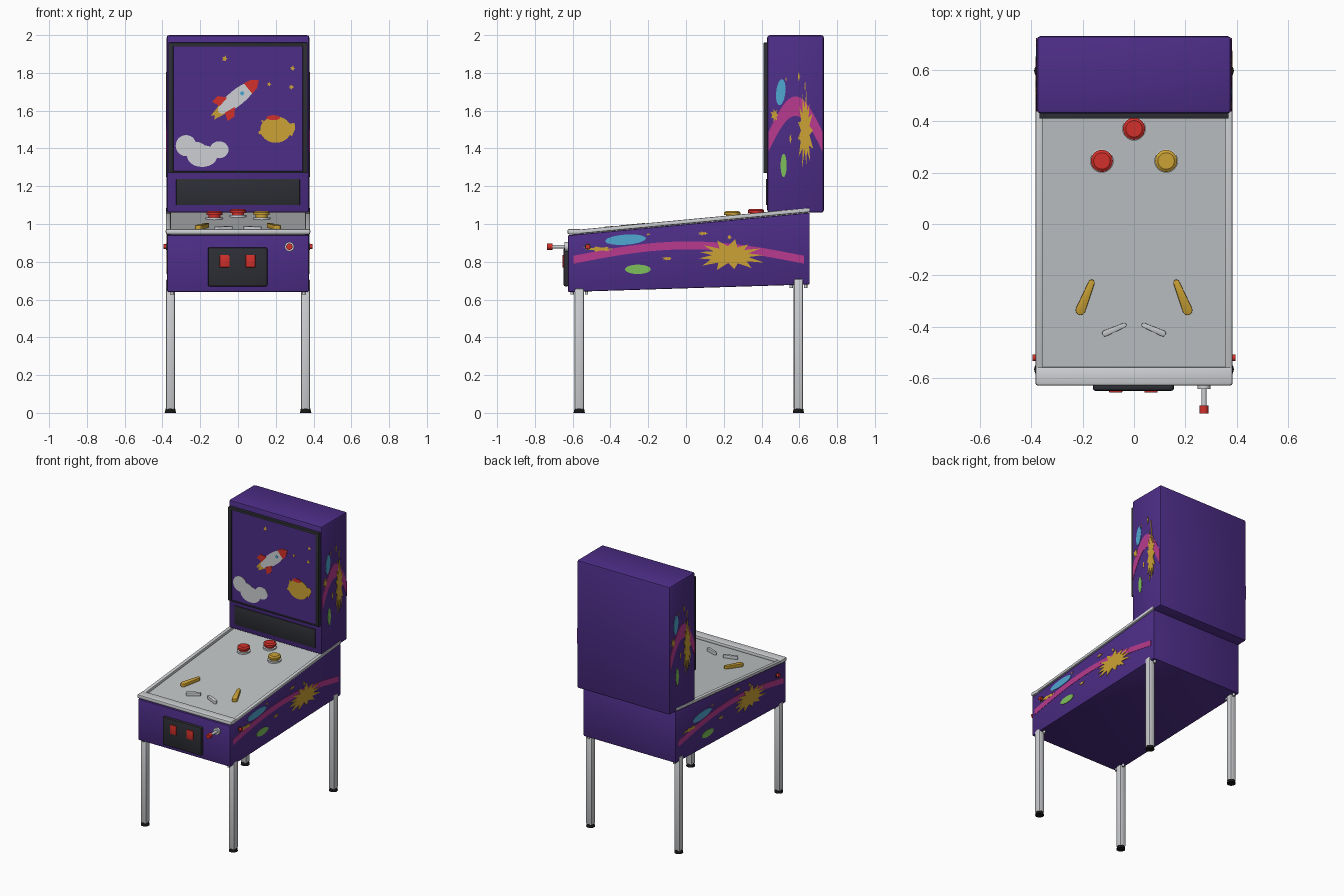
import bpy, bmesh, math, random
from mathutils import Vector, Matrix

cube = bpy.data.objects.get("Cube")
if cube:
    bpy.data.objects.remove(cube, do_unlink=True)
rng = random.Random(4)


def material(name, hexa):
    rgb = [int(hexa[i:i + 2], 16) / 255 for i in (0, 2, 4)]
    col = [c / 12.92 if c < 0.04 else ((c + 0.055) / 1.055) ** 2.4 for c in rgb] + [1]
    m = bpy.data.materials.new(name)
    m.use_nodes = True
    m.diffuse_color = col
    m.node_tree.nodes["Principled BSDF"].inputs["Base Color"].default_value = col
    return m


purple = material("purple", "4D2D87")
charcoal = material("charcoal", "2D2E34")
black = material("black rubber", "161618")
steel = material("steel", "CDCFD2")
deck_grey = material("playfield grey", "C0C4C6")
red = material("red", "D2302B")
gold = material("gold", "CBA235")
magenta = material("magenta", "B83A8E")
cyan = material("cyan", "50A8D2")
green = material("green", "7DC05A")


def finish(name, bm, mat, bevel=0, segments=2):
    bmesh.ops.recalc_face_normals(bm, faces=bm.faces)
    if bevel:
        bmesh.ops.bevel(bm, geom=bm.edges[:], offset=bevel, segments=segments,
                        profile=0.5, affect='EDGES', clamp_overlap=True)
    me = bpy.data.meshes.new(name)
    bm.to_mesh(me)
    bm.free()
    me.materials.append(mat)
    ob = bpy.data.objects.new(name, me)
    bpy.context.collection.objects.link(ob)
    bpy.ops.object.select_all(action='DESELECT')
    ob.select_set(True)
    bpy.context.view_layer.objects.active = ob
    bpy.ops.object.shade_smooth_by_angle(angle=math.radians(35))
    return ob


def prism(name, pts, place, depth, mat, bevel=0):
    """Extrude a 2D outline, placed in space by a function, along depth."""
    bm = bmesh.new()
    face = bm.faces.new([bm.verts.new(place(*p)) for p in pts])
    ext = bmesh.ops.extrude_face_region(bm, geom=[face])["geom"]
    verts = [v for v in ext if isinstance(v, bmesh.types.BMVert)]
    bmesh.ops.translate(bm, verts=verts, vec=Vector(depth))
    # a region extrusion keeps the starting face only when it is a loose sheet
    if not any(len(f.verts) == len(pts) and all(v not in verts for v in f.verts) for f in bm.faces):
        bm.faces.new([v for v in bm.verts if v not in verts])
    return finish(name, bm, mat, bevel)


def box(name, x, y, z, mat, bevel=0):
    bm = bmesh.new()
    size = Matrix.Diagonal((x[1] - x[0], y[1] - y[0], z[1] - z[0], 1))
    mid = Vector((sum(x) / 2, sum(y) / 2, sum(z) / 2))
    bmesh.ops.create_cube(bm, size=1, matrix=Matrix.Translation(mid) @ size)
    return finish(name, bm, mat, bevel)


def rod(name, start, end, r1, mat, r2=None, sides=24):
    a, b = Vector(start), Vector(end)
    bm = bmesh.new()
    turn = (b - a).to_track_quat('Z', 'Y').to_matrix().to_4x4()
    bmesh.ops.create_cone(bm, cap_ends=True, segments=sides, radius1=r1,
                          radius2=r1 if r2 is None else r2, depth=(b - a).length,
                          matrix=Matrix.Translation((a + b) / 2) @ turn)
    return finish(name, bm, mat)


def oval(cx, cy, rx, ry, tilt=0, n=24):
    c, s = math.cos(tilt), math.sin(tilt)
    out = []
    for i in range(n):
        u, v = rx * math.cos(math.tau * i / n), ry * math.sin(math.tau * i / n)
        out.append((cx + u * c - v * s, cy + u * s + v * c))
    return out


def burst(cx, cy, rx, ry, spikes):
    out = []
    for i in range(spikes * 2):
        r = rng.uniform(0.85, 1.1) if i % 2 == 0 else rng.uniform(0.5, 0.62)
        a = math.pi * i / spikes
        out.append((cx + rx * r * math.cos(a), cy + ry * r * math.sin(a)))
    return out


def rail_z(y):
    return 0.965 + 0.094 * (y + 0.625)


def deck_z(y):
    return rail_z(y) - 0.02


# Cabinet, playfield, side rails and lockbar
prism("cabinet", [(-0.625, 0.64), (0.655, 0.68), (0.655, 1.06), (-0.625, 0.94)],
      lambda y, z: (-0.375, y, z), (0.75, 0, 0), purple, 0.006)
prism("playfield", [(y, deck_z(y) - d) for y, d in ((-0.6, 0.02), (0.645, 0.02), (0.645, 0), (-0.6, 0))],
      lambda y, z: (-0.358, y, z), (0.716, 0, 0), deck_grey)
for side, word in ((1, "left"), (-1, "right")):
    prism(word + "_side_rail",
          [(y, rail_z(y) - d) for y, d in ((-0.6, 0.022), (0.655, 0.022), (0.655, 0), (-0.6, 0))],
          lambda y, z: (side * 0.355, y, z), (side * 0.027, 0, 0), steel, 0.005)
box("lockbar", (-0.383, 0.383), (-0.628, -0.555), (0.945, 0.974), steel, 0.01)

# Legs, feet and bolts
for side in (1, -1):
    for y, top, floor, word in ((-0.565, 0.66, 0.642, "front"), (0.595, 0.71, 0.678, "rear")):
        x = side * 0.358
        box(word + "_leg", (x - 0.024, x + 0.024), (y - 0.025, y + 0.025), (0.015, top), steel, 0.011)
        rod(word + "_foot", (x, y, 0), (x, y, 0.024), 0.03, black, 0.025)
        for dy in (-0.038, 0.038):
            rod(word + "_leg_bolt", (x - side * 0.01, y + dy, floor - 0.016),
                (x - side * 0.01, y + dy, floor + 0.01), 0.009, steel, sides=12)

# Backbox with framed panel and speaker panel
box("backbox", (-0.378, 0.378), (0.43, 0.73), (1.06, 2.0), purple, 0.014)
for side in (1, -1):
    box("frame_side", sorted((side * 0.342, side * 0.368)), (0.41, 0.435), (1.27, 1.96), charcoal, 0.003)
for lo, hi in ((1.27, 1.28), (1.94, 1.96)):
    box("frame_bar", (-0.345, 0.345), (0.41, 0.435), (lo, hi), charcoal, 0.003)
box("backglass", (-0.345, 0.345), (0.416, 0.435), (1.275, 1.945), purple)
box("speaker_panel", (-0.327, 0.327), (0.424, 0.435), (1.1, 1.238), charcoal, 0.002)

# Coin door, coin slots and plunger
box("coin_door", (-0.16, 0.155), (-0.648, -0.62), (0.67, 0.876), charcoal, 0.009)
for x in (-0.071, 0.066):
    box("coin_slot", (x - 0.026, x + 0.026), (-0.655, -0.64), (0.77, 0.837), red, 0.004)
for name, y0, y1, r, mat in (("plunger_plate", -0.642, -0.62, 0.025, steel),
                             ("plunger_rod", -0.715, -0.63, 0.01, steel),
                             ("plunger_knob", -0.736, -0.706, 0.017, red)):
    rod(name, (0.272, y0, 0.88), (0.272, y1, 0.88), r, mat)

# Flipper buttons, flippers and sling bumpers
for side in (1, -1):
    rod("flipper_button_ring", (side * 0.37, -0.52, 0.88), (side * 0.38, -0.52, 0.88), 0.017, charcoal)
    rod("flipper_button", (side * 0.37, -0.52, 0.88), (side * 0.395, -0.52, 0.88), 0.013, red)
    for name, a, b, ra, rb, mat in (
            ("sling_bumper", (0.208, -0.335), (0.165, -0.228), 0.019, 0.012, gold),
            ("flipper", (0.112, -0.425), (0.038, -0.393), 0.012, 0.009, steel)):
        heading = math.atan2(b[1] - a[1], b[0] - a[0])
        outline = []
        for (cx, cy), r, start in ((a, ra, heading + math.pi / 2), (b, rb, heading - math.pi / 2)):
            for i in range(9):
                t = start + math.pi * i / 8
                outline.append((cx + r * math.cos(t), cy + r * math.sin(t)))
        prism(name, outline, lambda x, y: (side * x, y, deck_z(y) - 0.004), (0, 0, 0.026), mat, 0.004)

# Pop bumpers
for x, y, mat in ((0, 0.37, red), (-0.125, 0.245, red), (0.125, 0.245, gold)):
    z = deck_z(y)
    rod("bumper_skirt", (x, y, z - 0.01), (x, y, z + 0.008), 0.046, steel)
    rod("bumper_body", (x, y, z), (x, y, z + 0.024), 0.032, mat)
    rod("bumper_cap", (x, y, z + 0.02), (x, y, z + 0.034), 0.043, mat)
    rod("bumper_cap_top", (x, y, z + 0.034), (x, y, z + 0.042), 0.043, mat, 0.032)

# Side artwork: one set of shapes, fitted to the cabinet and to the backbox
def arc(y):
    return 0.81 + 0.077 * math.sin(math.pi * (y + 0.6) / 1.23)


ys = [-0.595 + 1.22 * i / 24 for i in range(25)]
side_art = [("stripe", magenta, 0.002, [(y, arc(y) + 0.021) for y in ys] + [(y, arc(y) - 0.021) for y in reversed(ys)]),
            ("cloud", cyan, 0.003, oval(-0.32, 0.917, 0.108, 0.027, 0.07)),
            ("moon", green, 0.003, oval(-0.255, 0.76, 0.068, 0.025)),
            ("burst", gold, 0.004, burst(0.235, 0.835, 0.19, 0.08, 13))]
for y, z, ry, rz in ((-0.46, 0.868, 0.085, 0.014), (-0.1, 0.817, 0.03, 0.011),
                     (0.09, 0.95, 0.03, 0.011), (-0.2, 0.945, 0.012, 0.006), (0.23, 0.93, 0.012, 0.014)):
    side_art.append(("spark", gold, 0.003, burst(y, z, ry, rz, 7)))

for side in (1, -1):
    for word, mat, thick, pts in side_art:
        prism("cabinet_" + word, pts,
              lambda y, z: (side * 0.374, y if side > 0 else 0.03 - y, z),
              (side * (0.001 + thick), 0, 0), mat)
        prism("backbox_" + word, pts,
              lambda y, z: (side * 0.377, 0.58 + side * 0.234 * (y - 0.015), 1.31 + 2.47 * (z - 0.76)),
              (side * (0.001 + thick), 0, 0), mat)


# Backglass artwork
def glass(name, pts, mat, thick=0.002):
    prism("backglass_" + name, pts, lambda x, z: (x, 0.417, z), (0, -0.001 - thick, 0), mat)


for puff in ((-0.275, 1.415, 0.055, 0.056), (-0.19, 1.36, 0.08, 0.058), (-0.1, 1.393, 0.05, 0.045),
             (-0.225, 1.39, 0.06, 0.045)):
    glass("cloud", oval(*puff), steel)
glass("planet", oval(0.2, 1.5, 0.082, 0.07), gold)
glass("planet_ring", oval(0.205, 1.502, 0.1, 0.022, 0.2), gold)
glass("planet_tail", [(0.25, 1.49), (0.285, 1.465), (0.302, 1.5), (0.3, 1.535), (0.26, 1.53)], gold)
glass("planet_cap", oval(0.187, 1.563, 0.036, 0.013), red, 0.003)
for x, z, r in ((-0.07, 1.875, 0.017), (0.165, 1.74, 0.013), (0.288, 1.824, 0.014),
                (0.282, 1.725, 0.015), (0.13, 1.545, 0.008)):
    glass("star", burst(x, z, r, r, 5), gold)


# Rocket drawn along its own axis, then tilted
def tilted(pts):
    c, s = math.cos(0.68), math.sin(0.68)
    return [(-0.005 + u * c - v * s, 1.67 + u * s + v * c) for u, v in pts]


glass("rocket_flame", tilted([(-0.1, 0.028), (-0.17, 0.012), (-0.15, 0), (-0.168, -0.015), (-0.1, -0.028)]), gold, 0.001)
glass("rocket_body", tilted(oval(0, 0, 0.125, 0.042)), steel)
glass("rocket_nose", tilted([(0.075, 0.036), (0.075, -0.036), (0.115, -0.027), (0.148, 0), (0.115, 0.027)]), red, 0.003)
for s in (1, -1):
    glass("rocket_fin", tilted([(-0.04, s * 0.032), (-0.075, s * 0.07), (-0.118, s * 0.066), (-0.1, s * 0.022)]), red, 0.003)
glass("rocket_window", tilted(oval(0.035, 0, 0.011, 0.011)), cyan, 0.003)
